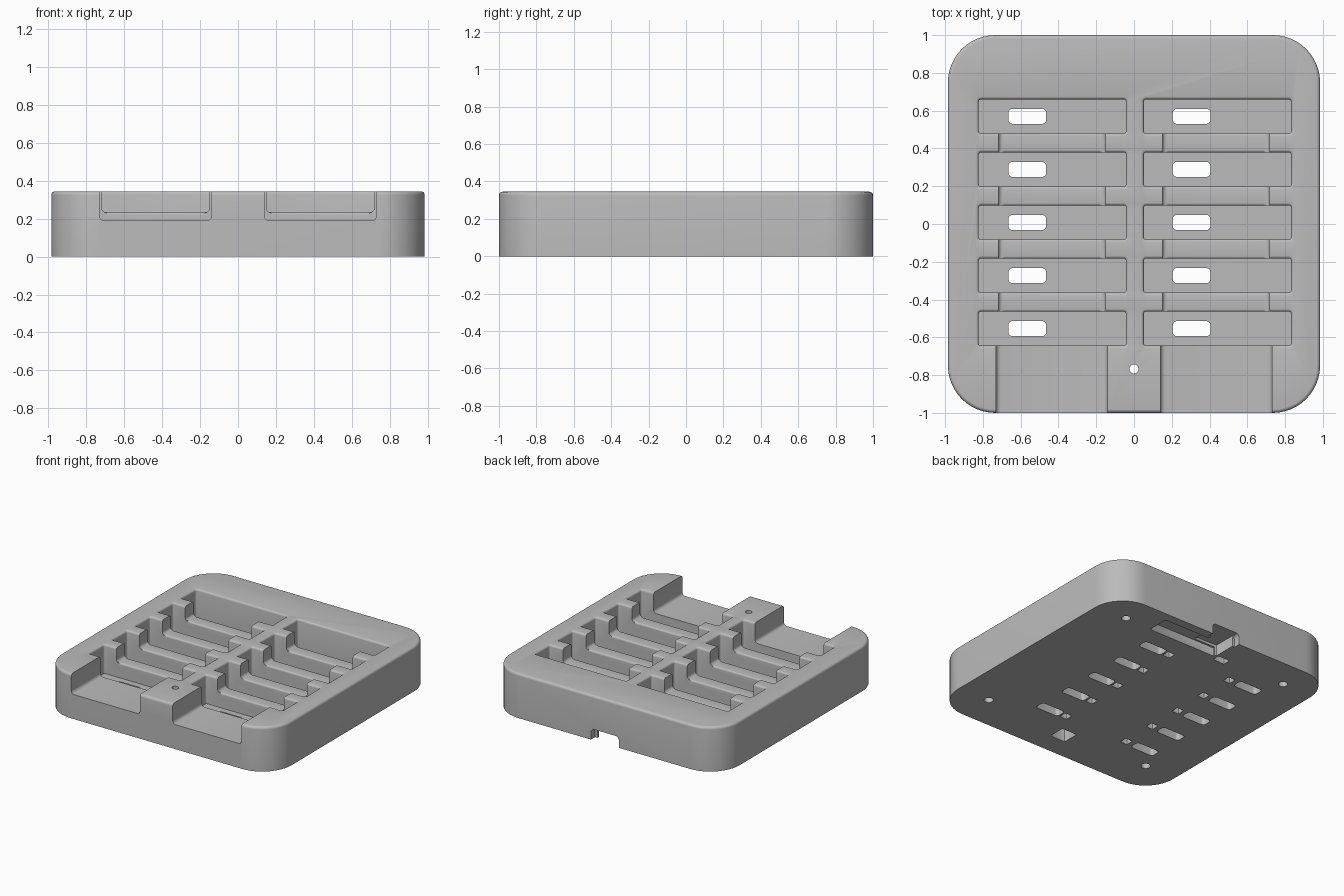
import bpy, bmesh, math

cube = bpy.data.objects.get("Cube")
if cube:
    bpy.data.objects.remove(cube, do_unlink=True)

TOP = 0.345
POCKET_FLOOR = 0.12
RIDGE_TOP = 0.235
FRONT_FLOOR = 0.19

grey = bpy.data.materials.new("plain grey")
grey.use_nodes = True
grey.diffuse_color = (0.5, 0.5, 0.5, 1)
grey.node_tree.nodes["Principled BSDF"].inputs["Base Color"].default_value = (0.5, 0.5, 0.5, 1)


def rounded_rect(x0, x1, y0, y1, r, seg):
    """Outline of a rounded rectangle, counter-clockwise."""
    pts = []
    corners = [(x1 - r, y1 - r), (x0 + r, y1 - r), (x0 + r, y0 + r), (x1 - r, y0 + r)]
    for q, (cx, cy) in enumerate(corners):
        for i in range(seg + 1):
            a = math.pi / 2 * (q + i / seg)
            pts.append((cx + r * math.cos(a), cy + r * math.sin(a)))
    return pts


def loft(name, rect, r, levels, seg=5):
    """Stack rounded rectangles; each level is (height, outward offset)."""
    x0, x1, y0, y1 = rect
    bm = bmesh.new()
    rings = []
    for z, o in levels:
        outline = rounded_rect(x0 - o, x1 + o, y0 - o, y1 + o, max(r + o, 0.002), seg)
        rings.append([bm.verts.new((x, y, z)) for x, y in outline])
    for a, b in zip(rings, rings[1:]):
        for i in range(len(a)):
            j = (i + 1) % len(a)
            bm.faces.new((a[i], a[j], b[j], b[i]))
    bm.faces.new(rings[0][::-1])
    bm.faces.new(rings[-1])
    mesh = bpy.data.meshes.new(name)
    bm.to_mesh(mesh)
    bm.free()
    obj = bpy.data.objects.new(name, mesh)
    bpy.context.collection.objects.link(obj)
    mesh.materials.append(grey)
    return obj


def flare(z, r, steps=4):
    """Levels that round over the rim of a cut ending at height z."""
    angles = [math.pi / 2 * i / steps for i in range(steps + 1)]
    return [(z - r + r * math.sin(a), r * (1 - math.cos(a))) for a in angles]


# Tray body with a rounded top rim
rim = 0.02
arc = [math.pi / 2 * i / 5 for i in range(6)]
body = loft("tray_body", (-0.985, 0.985, -1, 1), 0.25,
            [(0, 0)] + [(TOP - rim + rim * math.sin(a), rim * (math.cos(a) - 1)) for a in arc], 12)


def cut(rect, r, levels, seg=4, along_y=False):
    cutter = loft("cutter", rect, r, levels, seg)
    cutter.hide_render = True
    if along_y:
        for v in cutter.data.vertices:
            x, h, y = v.co
            v.co = (x, y, h)
        cutter.data.flip_normals()
    mod = body.modifiers.new("cut", 'BOOLEAN')
    mod.operation = 'DIFFERENCE'
    mod.solver = 'EXACT'
    mod.object = cutter
    bpy.context.view_layer.objects.active = body
    bpy.ops.object.modifier_apply(modifier=mod.name)
    mesh = cutter.data
    bpy.data.objects.remove(cutter, do_unlink=True)
    bpy.data.meshes.remove(mesh)


def box(x, y, w, d, depth, r=0.004):
    """Recess in the underside."""
    cut((x - w / 2, x + w / 2, y - d / 2, y + d / 2), r, [(-0.1, 0), (depth, 0)], 2)


rows = [0.57 - 0.281 * i for i in range(5)]
open_top = [(TOP + 0.1, 0.015)]

# Long pockets in two columns
for y in rows:
    for x in (-0.432, 0.442):
        cut((x - 0.39, x + 0.39, y - 0.09, y + 0.09), 0.012,
            [(POCKET_FLOOR, 0)] + flare(TOP, 0.015) + open_top)

# Shallow channels through the ridges, deeper ones out to the front
for side in (-1, 1):
    x0, x1 = sorted((side * 0.15, side * 0.718))
    cut((x0, x1, RIDGE_TOP, 0.6), 0.02, [(-0.55, 0), (0.56, 0)], 4, True)
    x0, x1 = sorted((side * 0.14, side * 0.73))
    cut((x0, x1, FRONT_FLOOR, 0.6), 0.025, [(-1.2, 0), (-0.58, 0)], 4, True)
    # Rounded shoulders on the ridges
    for i, y in enumerate(rows):
        x0, x1 = sorted((side * 0.17, side * 0.698))
        y1 = y + 0.09 if i else y + 0.07
        cut((x0, x1, y - 0.09, y1), 0.012,
            [(0.2, 0)] + flare(RIDGE_TOP, 0.012) + [(0.27, 0.012)], 3)

# Slots through the pocket floors, each with a small blind recess below
for y in rows:
    for x, recess in ((-0.565, -0.395), (0.305, 0.16)):
        cut((x - 0.1, x + 0.1, y - 0.04, y + 0.04), 0.022, [(-0.1, 0), (0.2, 0)])
        box(recess, y, 0.06, 0.06, 0.06)

# Small round light hole with a square recess beneath
cut((-0.024, 0.024, -0.792, -0.744), 0.0239, [(-0.1, 0), (0.5, 0)], 5)
box(0, -0.77, 0.13, 0.13, 0.1)

# Round blind holes at the underside corners
for x in (-0.72, 0.72):
    for y in (-0.73, 0.77):
        cut((x - 0.033, x + 0.033, y - 0.033, y + 0.033), 0.0329, [(-0.1, 0), (0.1, 0)], 5)

# Cable port at the back, with its recess and side recess
box(0.2, 0.845, 0.58, 0.17, 0.065)
box(-0.005, 0.95, 0.2, 0.35, 0.085)
cut((-0.125, 0.115, -0.1, 0.085), 0.03, [(0.95, 0), (1.2, 0)], 4, True)
box(-0.17, 0.75, 0.1, 0.06, 0.06)

bpy.ops.object.select_all(action='DESELECT')
body.select_set(True)
bpy.context.view_layer.objects.active = body
bpy.ops.object.shade_smooth_by_angle(angle=math.radians(35))
